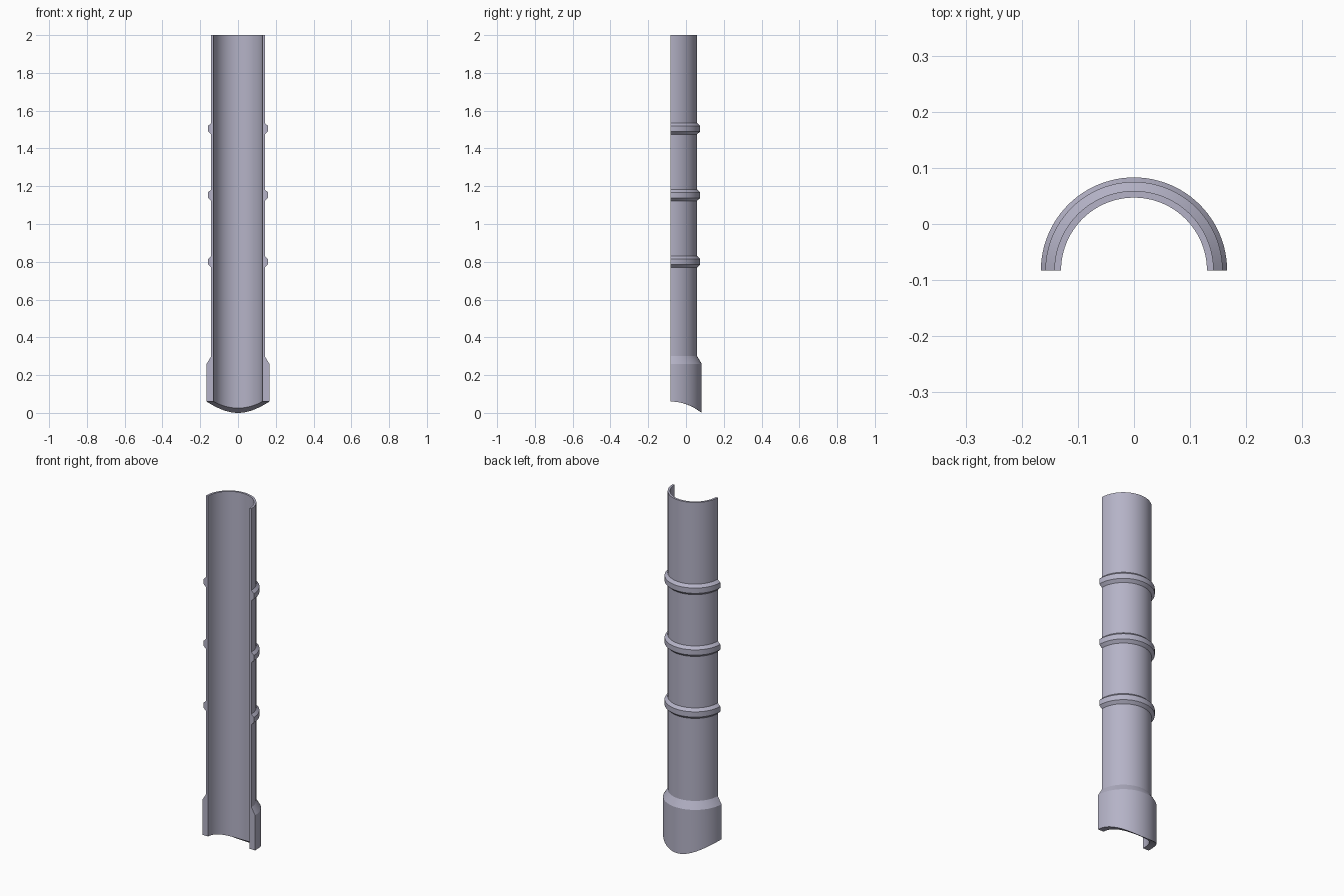
import bpy
import bmesh
import math

cube = bpy.data.objects.get("Cube")
if cube:
    bpy.data.objects.remove(cube, do_unlink=True)

SEGMENTS = 48
AXIS_Y = -0.083
INNER, OUTER, RING, COLLAR = 0.13, 0.142, 0.158, 0.166
CORNER_Z, SADDLE = 0.06, 0.26

shell_grey = bpy.data.materials.new("lavender grey")
shell_grey.use_nodes = True
colour = (0.46, 0.45, 0.57, 1)
shell_grey.diffuse_color = colour
shell_grey.node_tree.nodes["Principled BSDF"].inputs["Base Color"].default_value = colour


def saddle_z(depth):
    """Height of the curved lower end at a distance behind the open side."""
    return CORNER_Z - SADDLE + math.sqrt(SADDLE ** 2 - depth ** 2)


def half_sweep(name, profile):
    """Sweep a closed (radius, z) profile half a turn; z None follows the saddle."""
    bm = bmesh.new()
    rows = []
    for i in range(SEGMENTS + 1):
        a = math.pi * i / SEGMENTS
        row = []
        for r, z in profile:
            depth = r * math.sin(a)
            height = saddle_z(depth) if z is None else z
            row.append(bm.verts.new((r * math.cos(a), AXIS_Y + depth, height)))
        rows.append(row)
    n = len(profile)
    for a, b in zip(rows, rows[1:]):
        for j in range(n):
            k = (j + 1) % n
            bm.faces.new((a[j], a[k], b[k], b[j]))
    bm.faces.new(rows[0])
    bm.faces.new(rows[-1])
    bmesh.ops.recalc_face_normals(bm, faces=bm.faces)
    mesh = bpy.data.meshes.new(name)
    bm.to_mesh(mesh)
    bm.free()
    mesh.materials.append(shell_grey)
    obj = bpy.data.objects.new(name, mesh)
    bpy.context.collection.objects.link(obj)
    bpy.ops.object.select_all(action="DESELECT")
    obj.select_set(True)
    bpy.context.view_layer.objects.active = obj
    bpy.ops.object.shade_smooth_by_angle(angle=math.radians(20))
    return obj


# Half tube with a thick flared collar and a saddle-cut lower end
half_sweep("half_tube", [(INNER, None), (COLLAR, None), (COLLAR, 0.26),
                         (OUTER, 0.30), (OUTER, 2.0), (INNER, 2.0)])

# Chamfered half rings around the outside
for label, z in (("lower", 0.80), ("middle", 1.153), ("upper", 1.505)):
    half_sweep(label + "_ring", [(OUTER, z - 0.03), (RING, z - 0.015),
                                 (RING, z + 0.015), (OUTER, z + 0.03)])
